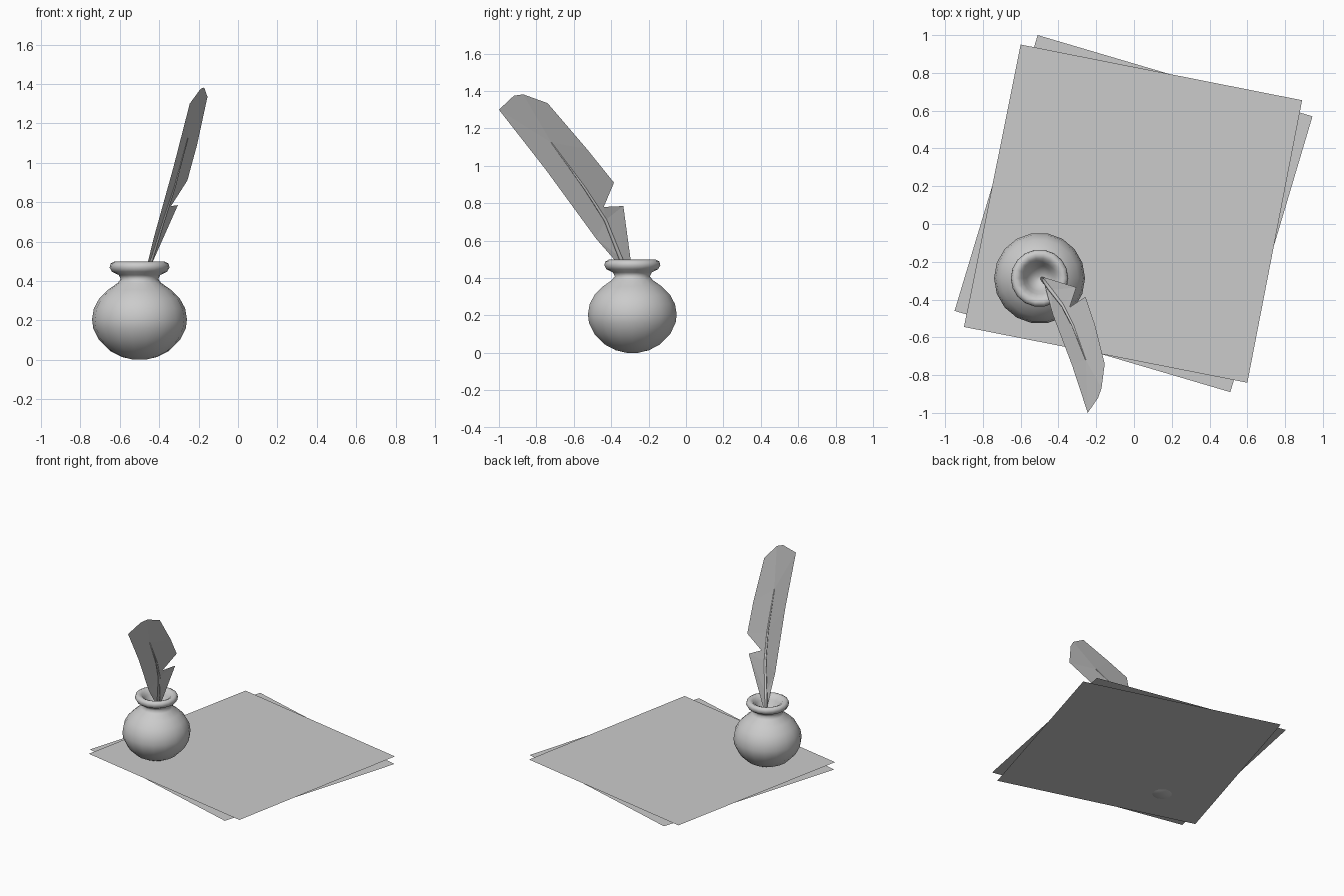
import bpy, math
from mathutils import Vector

if "Cube" in bpy.data.objects:
    bpy.data.objects.remove(bpy.data.objects["Cube"])


def make(name, verts, faces, smooth=False):
    me = bpy.data.meshes.new(name)
    me.from_pydata([tuple(v) for v in verts], [], faces)
    me.update()
    ob = bpy.data.objects.new(name, me)
    bpy.context.collection.objects.link(ob)
    for p in me.polygons:
        p.use_smooth = smooth
    return ob


def rings_to_mesh(name, rings, closed_start, closed_end):
    n = len(rings[0])
    verts = [v for r in rings for v in r]
    faces = [(k * n + i, k * n + (i + 1) % n, (k + 1) * n + (i + 1) % n, (k + 1) * n + i)
             for k in range(len(rings) - 1) for i in range(n)]
    if closed_start:
        faces.append(tuple(reversed(range(n))))
    if closed_end:
        faces.append(tuple(range(len(verts) - n, len(verts))))
    return make(name, verts, faces, True)


# Two stacked sheets of paper
make("lower_sheet", [(-0.95, -0.46, 0.009), (0.51, -0.89, 0.009),
                     (0.945, 0.57, 0.009), (-0.51, 1.0, 0.009)], [(0, 1, 2, 3)])
make("upper_sheet", [(-0.90, -0.545, 0.021), (0.60, -0.84, 0.021),
                     (0.89, 0.655, 0.021), (-0.60, 0.95, 0.021)], [(0, 1, 2, 3)])

# Ink bottle: lathed profile with flared lip and funnel inside
profile = [(0.03, 0.0), (0.09, 0.014), (0.15, 0.045), (0.205, 0.10), (0.235, 0.16),
           (0.241, 0.205), (0.232, 0.26), (0.205, 0.31), (0.16, 0.355), (0.11, 0.39),
           (0.095, 0.41), (0.105, 0.43), (0.14, 0.447), (0.152, 0.468), (0.147, 0.488),
           (0.128, 0.498), (0.105, 0.488), (0.085, 0.46), (0.068, 0.425),
           (0.045, 0.395), (0.01, 0.375)]
SIDES = 18
cx, cy = -0.5, -0.287
rings = [[(cx + r * math.cos(2 * math.pi * i / SIDES),
           cy + r * math.sin(2 * math.pi * i / SIDES), z) for i in range(SIDES)]
         for r, z in profile]
rings_to_mesh("ink_bottle", rings, True, True)

# Feather vane: outline points folded along the spine
P = {
    "base": (-0.485, -0.28, 0.38),
    "s1": (-0.44, -0.35, 0.51), "s2": (-0.378, -0.43, 0.71),
    "s3": (-0.322, -0.54, 0.88), "s4": (-0.255, -0.72, 1.125),
    "left1": (-0.43, -0.48, 0.61), "left2": (-0.327, -0.75, 0.98),
    "tip1": (-0.245, -1.0, 1.30), "tip2": (-0.19, -0.92, 1.375),
    "tip3": (-0.172, -0.87, 1.382), "tip4": (-0.155, -0.74, 1.335),
    "right2": (-0.208, -0.53, 1.09), "right1": (-0.257, -0.385, 0.91),
    "notch": (-0.34, -0.44, 0.78), "barb": (-0.305, -0.335, 0.785),
}
names = list(P)
vane = ["base s1 left1", "s1 s2 left1", "s2 s3 left2 left1", "s3 s4 left2",
        "s4 tip1 left2", "s4 tip3 tip2 tip1",
        "base barb s1", "s1 barb s2", "barb notch s2", "notch right1 s3 s2",
        "right1 right2 s4 s3", "right2 tip4 tip3 s4"]
make("feather_vane", P.values(), [tuple(names.index(n) for n in f.split()) for f in vane])

# Quill shaft: tapered tube along the spine
path = [Vector(p) for p in [(-0.495, -0.275, 0.34)] + [P[k] for k in ("s1", "s2", "s3", "s4")]]
radii = [0.012, 0.011, 0.009, 0.007, 0.002]
rings = []
for i, (p, r) in enumerate(zip(path, radii)):
    t = (path[min(i + 1, 4)] - path[max(i - 1, 0)]).normalized()
    u = t.cross(Vector((1, 0, 0))).normalized()
    w = t.cross(u)
    rings.append([p + r * (u * math.cos(a * math.pi / 3) + w * math.sin(a * math.pi / 3))
                  for a in range(6)])
rings_to_mesh("quill_shaft", rings, True, True)
